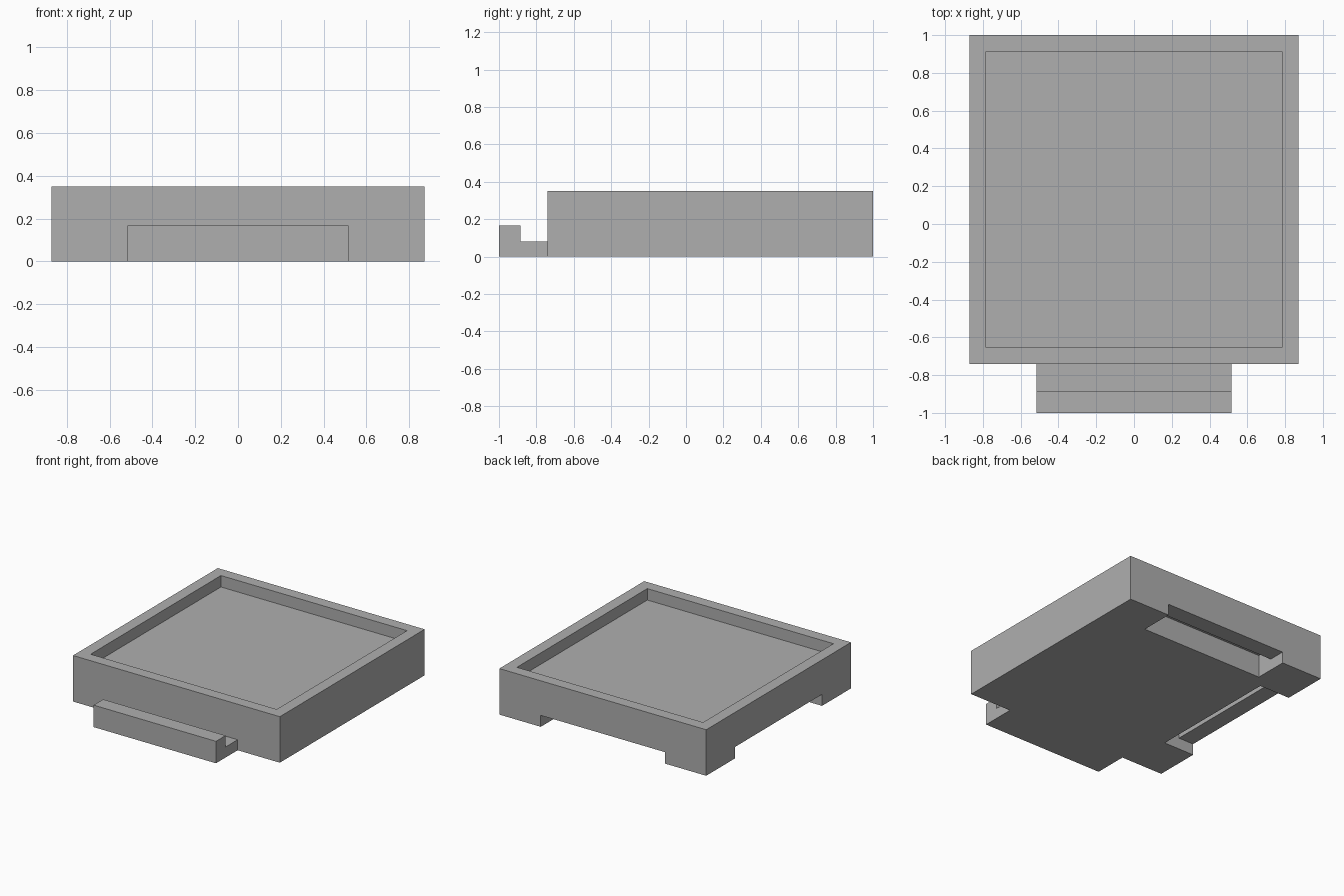
import bpy, bmesh
from math import radians
from mathutils import Matrix, Vector

cube = bpy.data.objects.get("Cube")
if cube:
    bpy.data.objects.remove(cube, do_unlink=True)

HALF, HEIGHT = 0.87, 0.35      # tile half width and height
WALL = 0.087                   # rim thickness and tray depth
CENTRE = Vector((0, 0.13, 0))  # middle of the square tile

grey = bpy.data.materials.new("Grey")
grey.use_nodes = True
colour = (0.43, 0.43, 0.43, 1)
grey.diffuse_color = colour
grey.node_tree.nodes["Principled BSDF"].inputs["Base Color"].default_value = colour


def prism(name, profile, half_width, turn=0):
    """Extrude a (y, z) profile along x, turned about the tile centre."""
    bm = bmesh.new()
    face = bm.faces.new([bm.verts.new((-half_width, y, z)) for y, z in profile])
    side = bmesh.ops.extrude_face_region(bm, geom=[face])["geom"]
    moved = [v for v in side if isinstance(v, bmesh.types.BMVert)]
    bmesh.ops.translate(bm, verts=moved, vec=(2 * half_width, 0, 0))
    bmesh.ops.recalc_face_normals(bm, faces=bm.faces)
    bm.transform(Matrix.Translation(CENTRE) @ Matrix.Rotation(radians(turn), 4, "Z"))
    mesh = bpy.data.meshes.new(name)
    bm.to_mesh(mesh)
    bm.free()
    mesh.materials.append(grey)
    obj = bpy.data.objects.new(name, mesh)
    bpy.context.collection.objects.link(obj)
    return obj


def box(y0, y1, z0, z1):
    return [(y0, z0), (y1, z0), (y1, z1), (y0, z1)]


def hook(tip, step, end, base, low, high):
    """L-shaped side profile: raised lip at the tip, low stem behind it."""
    return [(tip, base), (end, base), (end, low), (step, low), (step, high), (tip, high)]


def combine(target, other, operation):
    mod = target.modifiers.new(operation.title(), "BOOLEAN")
    mod.operation, mod.solver, mod.object = operation, "EXACT", other
    bpy.context.view_layer.objects.active = target
    bpy.ops.object.modifier_apply(modifier=mod.name)
    bpy.data.objects.remove(other, do_unlink=True)


# Square tile with a front hook
tile = prism("tile", box(-HALF, HALF, 0, HEIGHT), HALF)
clip = prism("front_hook", hook(-1.13, -1.015, -0.8, 0, 0.08, 0.167), 0.515)
combine(tile, clip, "UNION")

# Shallow tray in the top
inner = HALF - WALL
tray = prism("tray_cutter", box(-inner, inner, HEIGHT - WALL, HEIGHT + 0.1), inner)
combine(tile, tray, "DIFFERENCE")

# Matching hook sockets under the back and the side
for name, turn in (("back_socket", 0), ("side_socket", 90)):
    profile = hook(HALF - 0.26, HALF - 0.13, HALF + 0.1, -0.1, 0.087, 0.174)
    combine(tile, prism(name, profile, 0.522, turn), "DIFFERENCE")
